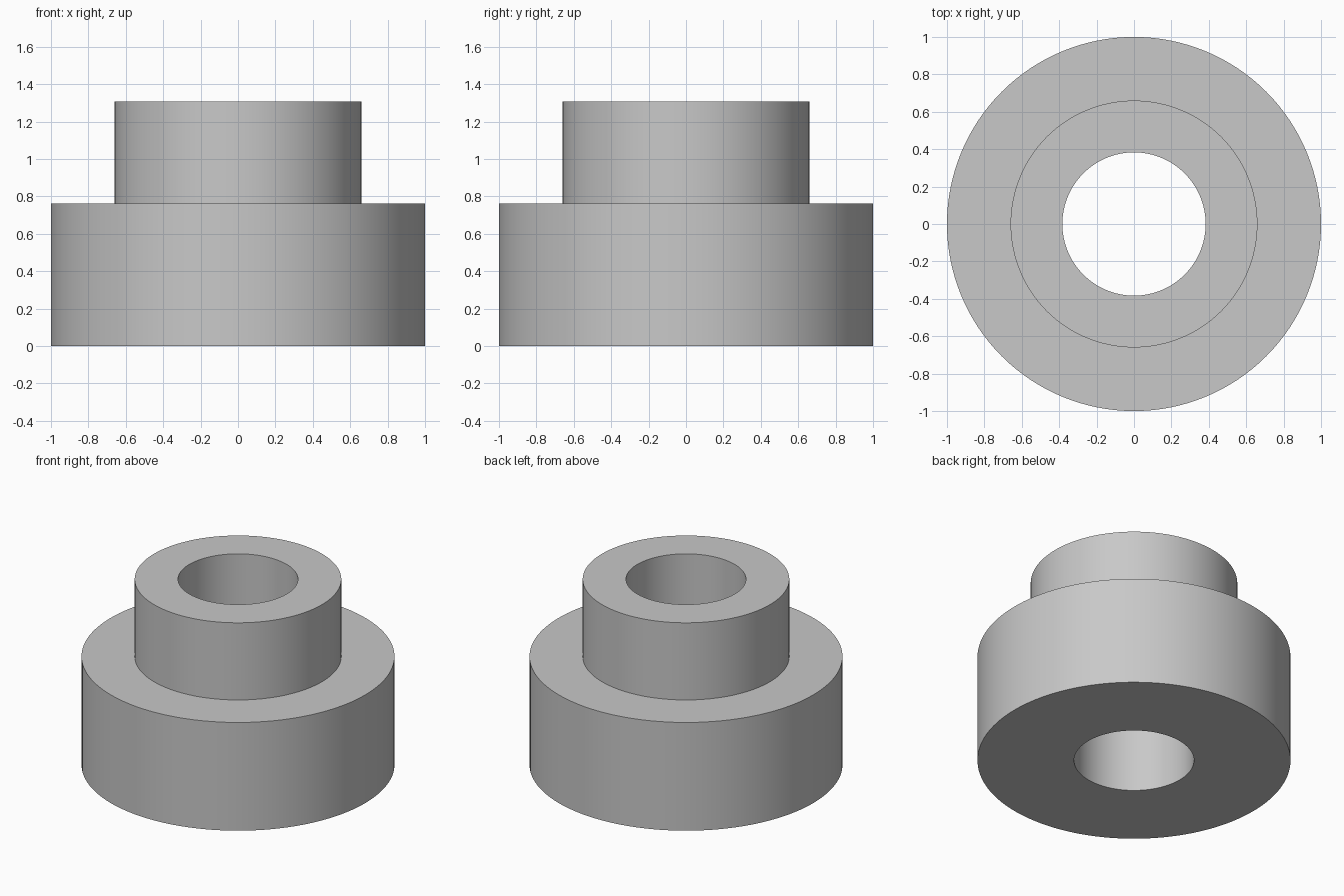
import bpy
import bmesh
from math import cos, sin, tau, radians

cube = bpy.data.objects.get("Cube")
if cube:
    bpy.data.objects.remove(cube, do_unlink=True)

SEGMENTS = 128
BORE, HUB, FLANGE = 0.383, 0.66, 1.0
STEP, TOP = 0.763, 1.307

# Plain grey material
grey = bpy.data.materials.new("plain_grey")
grey.use_nodes = True
colour = (0.58, 0.58, 0.58, 1)
grey.diffuse_color = colour
grey.node_tree.nodes["Principled BSDF"].inputs["Base Color"].default_value = colour


def lathe(name, profile, material):
    """Revolve a closed (radius, height) profile around z."""
    bm = bmesh.new()
    rings = [[bm.verts.new((r * cos(tau * i / SEGMENTS), r * sin(tau * i / SEGMENTS), z))
              for i in range(SEGMENTS)] for r, z in profile]
    for a, b in zip(rings, rings[1:] + rings[:1]):
        for i in range(SEGMENTS):
            j = (i + 1) % SEGMENTS
            bm.faces.new((a[i], a[j], b[j], b[i]))
    bmesh.ops.recalc_face_normals(bm, faces=bm.faces)
    mesh = bpy.data.meshes.new(name)
    bm.to_mesh(mesh)
    bm.free()
    mesh.materials.append(material)
    obj = bpy.data.objects.new(name, mesh)
    bpy.context.collection.objects.link(obj)
    bpy.ops.object.select_all(action="DESELECT")
    obj.select_set(True)
    bpy.context.view_layer.objects.active = obj
    bpy.ops.object.shade_smooth_by_angle(angle=radians(30))
    return obj


# Wide base, narrower hub and a through bore in one turned part
lathe("stepped_bushing", [(BORE, 0), (FLANGE, 0), (FLANGE, STEP),
                          (HUB, STEP), (HUB, TOP), (BORE, TOP)], grey)
